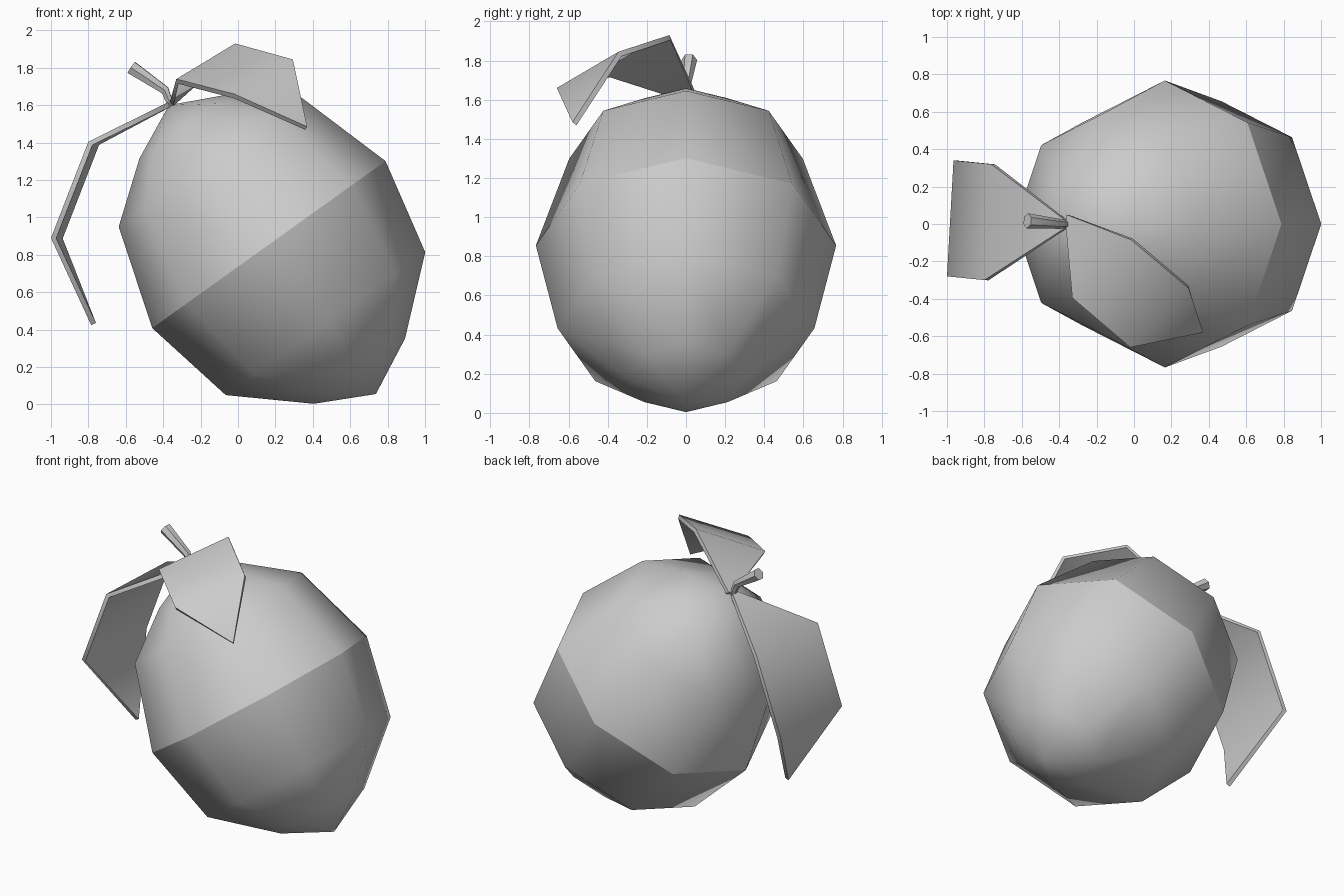
import bpy, bmesh, math
from mathutils import Vector, Matrix

if "Cube" in bpy.data.objects:
    bpy.data.objects.remove(bpy.data.objects["Cube"])


def finish(name, bm, angle=None):
    bmesh.ops.recalc_face_normals(bm, faces=bm.faces) if name in ("fruit", "stem") else None
    for f in bm.faces:
        f.smooth = True
    if angle:
        for e in bm.edges:
            if len(e.link_faces) == 2 and e.calc_face_angle(0) > math.radians(angle):
                e.smooth = False
    me = bpy.data.meshes.new(name)
    bm.to_mesh(me)
    bm.free()
    ob = bpy.data.objects.new(name, me)
    bpy.context.collection.objects.link(ob)
    return ob


def bridge(bm, a, b):
    """Join two closed rings; a ring of one vertex is a pole."""
    n = max(len(a), len(b))
    for i in range(n):
        j = (i + 1) % n
        quad = [a[i % len(a)], a[j % len(a)], b[j % len(b)], b[i % len(b)]]
        bm.faces.new(list(dict.fromkeys(quad)))


# Fruit: eight-sided lathe, tilted, with a hard crease round its widest ring
PROFILE = [(0, .917), (.295, .777), (.597, .545), (.767, 0),
           (.656, -.52), (.30, -.832), (0, -.983)]
SIDES = 8
bm = bmesh.new()
rings = []
for r, z in PROFILE:
    count = SIDES if r else 1
    rings.append([bm.verts.new((r * math.cos(math.tau * i / SIDES),
                                r * math.sin(math.tau * i / SIDES), z))
                  for i in range(count)])
for a, b in zip(rings, rings[1:]):
    bridge(bm, a, b)
for e in bm.edges:
    if all(abs(v.co.z) < 1e-5 for v in e.verts):
        e.smooth = False
bm.transform(Matrix.Translation((.165, 0, .855)) @ Matrix.Rotation(math.radians(-35.6), 4, 'Y'))
finish("fruit", bm)

# Stem: short bent tube that widens to a flat cut end
PATH = [((-.355, 0, 1.59), .018), ((-.39, 0, 1.68), .026), ((-.57, .017, 1.802), .04)]
points = [Vector(p) for p, r in PATH]
bm = bmesh.new()
rings = []
for i, (p, r) in enumerate(PATH):
    d = points[min(i + 1, 2)] - points[max(i - 1, 0)]
    rot = d.to_track_quat('Z', 'Y')
    rings.append([bm.verts.new(points[i] + rot @ Vector((r * math.cos(math.tau * k / 6),
                                                         r * math.sin(math.tau * k / 6), 0)))
                  for k in range(6)])
for a, b in zip(rings, rings[1:]):
    bridge(bm, a, b)
bm.faces.new(rings[0])
bm.faces.new(rings[-1])
finish("stem", bm, 50)


# Leaves: thin bent strips ending in a point; left/right edges run base to tip
def leaf(name, left, right, tip):
    bm = bmesh.new()
    lv = [bm.verts.new(p) for p in left]
    rv = [bm.verts.new(p) for p in right]
    for i in range(len(lv) - 1):
        bm.faces.new((lv[i], lv[i + 1], rv[i + 1], rv[i]))
    bm.faces.new((lv[-1], bm.verts.new(tip), rv[-1]))
    ob = finish(name, bm)
    mod = ob.modifiers.new("thickness", 'SOLIDIFY')
    mod.thickness = .028
    mod.offset = -1
    bpy.ops.object.select_all(action='DESELECT')
    bpy.context.view_layer.objects.active = ob
    ob.select_set(True)
    bpy.ops.object.modifier_apply(modifier=mod.name)
    bpy.ops.object.shade_smooth_by_angle(angle=math.radians(60))


leaf("hanging_leaf",
     [(-.375, .025, 1.615), (-.765, .32, 1.405), (-.965, .34, .89)],
     [(-.375, -.025, 1.615), (-.80, -.30, 1.405), (-1.0, -.28, .89)],
     (-.785, .0, .425))
leaf("top_leaf",
     [(-.365, -.01, 1.615), (-.33, -.395, 1.74), (-.02, -.66, 1.66)],
     [(-.36, .05, 1.635), (-.015, -.085, 1.93), (.293, -.345, 1.845)],
     (.37, -.58, 1.485))
